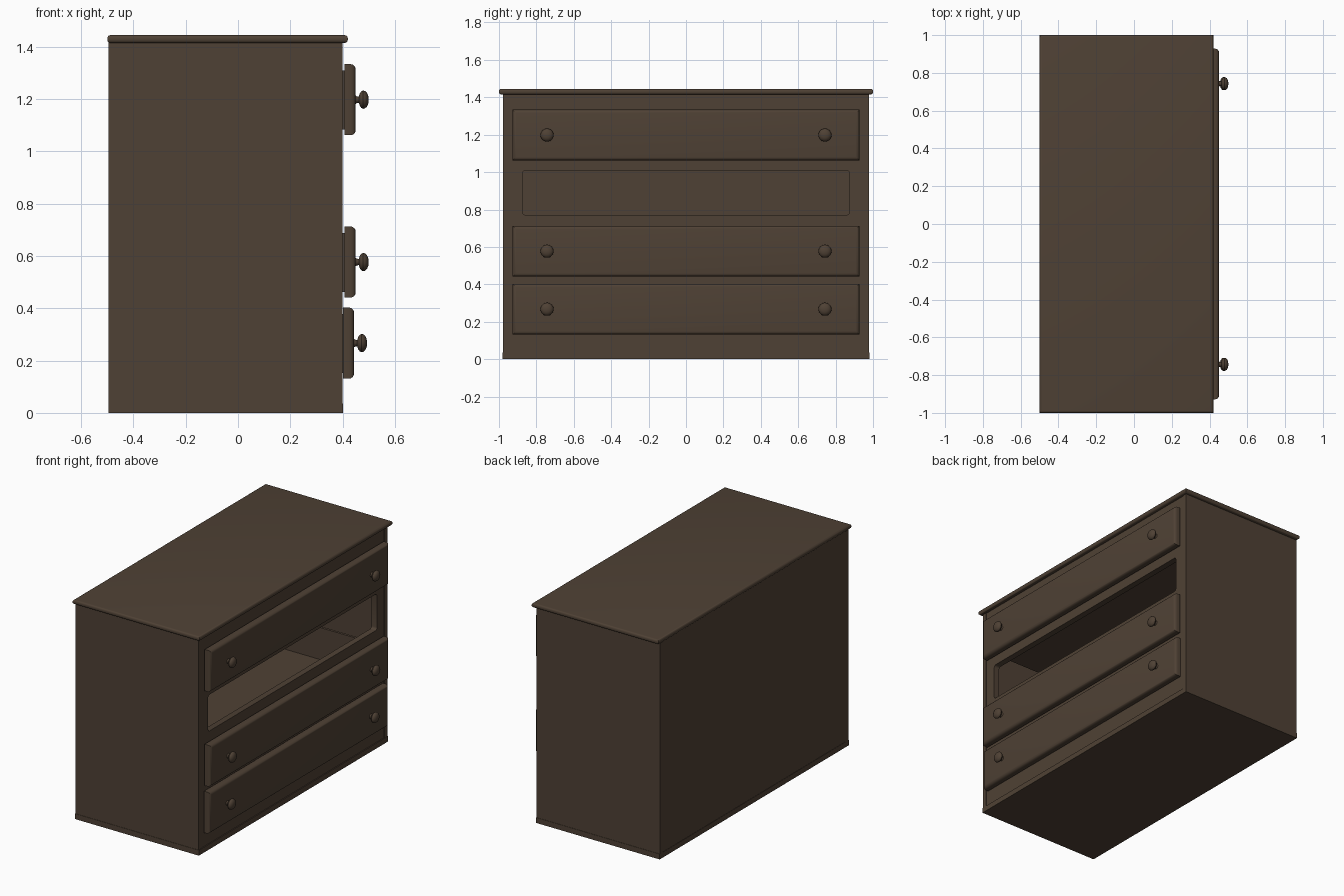
import bpy, bmesh, math
from mathutils import Matrix, Vector

if "Cube" in bpy.data.objects:
    bpy.data.objects.remove(bpy.data.objects["Cube"])

wood = bpy.data.materials.new("dark_wood")
wood.diffuse_color = (0.078, 0.053, 0.035, 1)
wood.use_nodes = True
wood.node_tree.nodes["Principled BSDF"].inputs["Base Color"].default_value = wood.diffuse_color


def finish(name, bm, smooth=True):
    me = bpy.data.meshes.new(name)
    bmesh.ops.recalc_face_normals(bm, faces=bm.faces)
    bm.to_mesh(me)
    bm.free()
    ob = bpy.data.objects.new(name, me)
    bpy.context.collection.objects.link(ob)
    me.materials.append(wood)
    if smooth:
        bpy.ops.object.select_all(action='DESELECT')
        bpy.context.view_layer.objects.active = ob
        ob.select_set(True)
        bpy.ops.object.shade_smooth_by_angle(angle=math.radians(35))
    return ob


def add_box(bm, lo, hi):
    lo, hi = Vector(lo), Vector(hi)
    m = Matrix.Translation((lo + hi) / 2) @ Matrix.Diagonal((*(hi - lo), 1))
    return bmesh.ops.create_cube(bm, size=1, matrix=m)["verts"]


def boxes(name, *parts):
    bm = bmesh.new()
    for lo, hi in parts:
        add_box(bm, lo, hi)
    return finish(name, bm, False)


def bevelled(name, lo, hi, width, seg, pick):
    bm = bmesh.new()
    add_box(bm, lo, hi)
    edges = [e for e in bm.edges if pick(e)]
    bmesh.ops.bevel(bm, geom=edges, offset=width, segments=seg, profile=0.5,
                    affect='EDGES', clamp_overlap=True)
    return finish(name, bm)


# Carcass: base, sides, back and rounded top board
boxes("base_board", ((-0.495, -0.98, 0), (0.402, 0.98, 0.035)))
for side, label in ((-1, "left"), (1, "right")):
    a, b = sorted((side * 0.947, side * 0.978))
    boxes(f"{label}_side_panel", ((-0.495, a, 0.035), (0.4, b, 1.416)))
boxes("back_panel", ((-0.493, -0.947, 0.035), (-0.47, 0.947, 1.416)))
bevelled("top_board", (-0.5, -1, 1.415), (0.42, 1, 1.445), 0.0125, 4,
         lambda e: abs(e.verts[0].co.z - e.verts[1].co.z) < 1e-5)


# Front frame with four rounded drawer openings
def rounded_rect(y0, z0, y1, z1, r, n=5):
    pts = []
    for i, (cy, cz) in enumerate(((y1 - r, z1 - r), (y0 + r, z1 - r),
                                  (y0 + r, z0 + r), (y1 - r, z0 + r))):
        for k in range(n):
            t = (i + k / (n - 1)) * math.pi / 2
            pts.append((cy + r * math.cos(t), cz + r * math.sin(t)))
    return pts


centres = [0.267, 0.577, 0.89, 1.198]
outlines = [[(-0.947, 0.035), (0.947, 0.035), (0.947, 1.416), (-0.947, 1.416)]]
outlines += [rounded_rect(-0.875, z - 0.119, 0.875, z + 0.119, 0.016) for z in centres]
cu = bpy.data.curves.new("front_frame", 'CURVE')
cu.dimensions, cu.fill_mode, cu.extrude = '2D', 'BOTH', 0.02
for pts in outlines:
    sp = cu.splines.new('POLY')
    sp.points.add(len(pts) - 1)
    for p, (y, z) in zip(sp.points, pts):
        p.co = (y, z, 0, 1)
    sp.use_cyclic_u = True
frame = bpy.data.objects.new("front_frame", cu)
bpy.context.collection.objects.link(frame)
frame.rotation_euler = (math.pi / 2, 0, math.pi / 2)
frame.location.x = 0.376
bpy.ops.object.select_all(action='DESELECT')
bpy.context.view_layer.objects.active = frame
frame.select_set(True)
bpy.ops.object.convert(target='MESH')
frame.data.materials.append(wood)


# Turned knob, lathed around the x axis
def knob(name, x, y, z):
    profile = [(0, 0.016), (0.004, 0.013), (0.012, 0.012), (0.016, 0.024), (0.022, 0.032),
               (0.029, 0.035), (0.036, 0.033), (0.043, 0.027), (0.048, 0.016), (0.05, 0)]
    bm = bmesh.new()
    vs = [bm.verts.new((x + px, y, z + r)) for px, r in profile]
    es = [bm.edges.new(p) for p in zip(vs, vs[1:])]
    bmesh.ops.spin(bm, geom=vs + es, cent=(x, y, z), axis=(1, 0, 0),
                   angle=math.tau, steps=24)
    bmesh.ops.remove_doubles(bm, verts=bm.verts, dist=1e-5)
    finish(name, bm)


# Drawers: open box, raised front, pair of knobs (the third row is empty)
for label, z, x in (("bottom", centres[0], 0.402), ("lower", centres[1], 0.408),
                    ("top", centres[3], 0.408)):
    w, b, t, back, s = 0.867, z - 0.114, z + 0.112, x - 0.85, 0.016
    boxes(f"{label}_drawer_box",
          ((back, -w, b), (x, w, b + s)),
          ((back, -w, b + s), (x, -w + s, t)),
          ((back, w - s, b + s), (x, w, t)),
          ((back, -w + s, b + s), (back + s, w - s, t)),
          ((x - s, -w + s, b + s), (x, w - s, t)))
    front = x + 0.042
    bevelled(f"{label}_drawer_front", (x, -0.928, z - 0.136), (front, 0.928, z + 0.136),
             0.02, 4, lambda e: all(v.co.x > front - 1e-4 for v in e.verts))
    for y, end in ((-0.743, "left"), (0.743, "right")):
        knob(f"{label}_drawer_{end}_knob", front, y, z)
